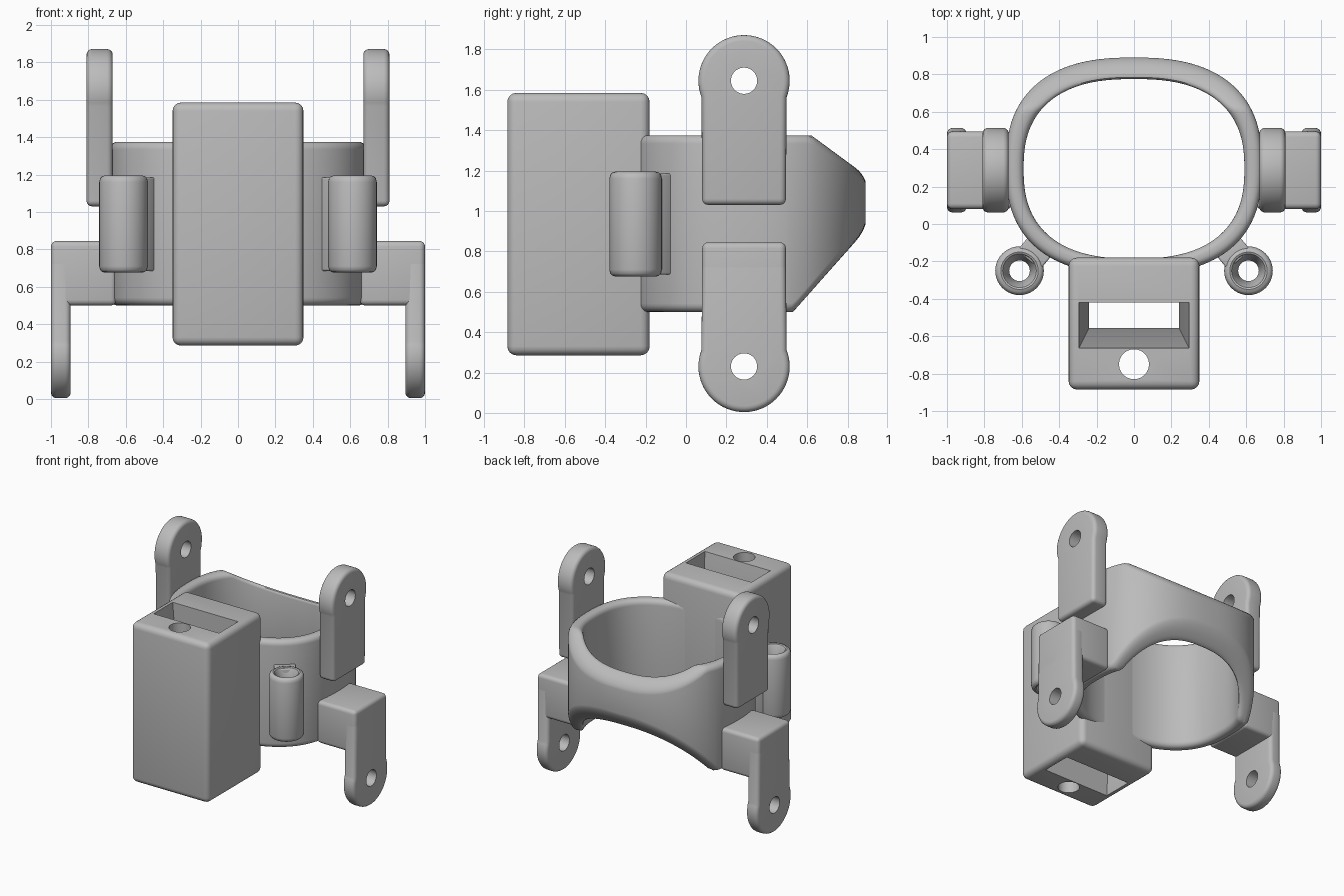
import bpy, bmesh
from math import sin, cos, pi, radians, copysign
from mathutils import Matrix

if "Cube" in bpy.data.objects:
    bpy.data.objects.remove(bpy.data.objects["Cube"])

gray = bpy.data.materials.new("plain gray")
gray.use_nodes = True
gray.diffuse_color = (0.5, 0.5, 0.5, 1)
gray.node_tree.nodes["Principled BSDF"].inputs["Base Color"].default_value = gray.diffuse_color


def add_object(name, bm):
    bmesh.ops.recalc_face_normals(bm, faces=bm.faces)
    mesh = bpy.data.meshes.new(name)
    bm.to_mesh(mesh)
    bm.free()
    mesh.materials.append(gray)
    obj = bpy.data.objects.new(name, mesh)
    bpy.context.collection.objects.link(obj)
    return obj


def loft(name, loops, closed=False):
    """Skin a series of equal point loops; cap the ends unless closed."""
    bm = bmesh.new()
    rows = [[bm.verts.new(p) for p in loop] for loop in loops]
    pairs = list(zip(rows, rows[1:])) + ([(rows[-1], rows[0])] if closed else [])
    for a, b in pairs:
        for i in range(len(a)):
            j = (i + 1) % len(a)
            bm.faces.new((a[i], a[j], b[j], b[i]))
    if not closed:
        bm.faces.new(rows[0])
        bm.faces.new(rows[-1])
    return add_object(name, bm)


def rect(x, y0, y1, z):
    return [(-x, y0, z), (x, y0, z), (x, y1, z), (-x, y1, z)]


def block(name, x0, x1, y0, y1, z0, z1):
    return loft(name, [[(x0, y0, z), (x1, y0, z), (x1, y1, z), (x0, y1, z)] for z in (z0, z1)])


def rod(name, center, radius, depth, axis):
    bm = bmesh.new()
    turn = Matrix.Rotation(pi / 2, 4, 'Y') if axis == 'X' else Matrix()
    bmesh.ops.create_cone(bm, cap_ends=True, segments=40, radius1=radius, radius2=radius,
                          depth=depth, matrix=Matrix.Translation(center) @ turn)
    return add_object(name, bm)


def finish(obj, bevel=0.0, cutters=()):
    """Round the outer edges, cut the holes and shade smooth."""
    bpy.ops.object.select_all(action='DESELECT')
    bpy.context.view_layer.objects.active = obj
    obj.select_set(True)
    if bevel:
        mod = obj.modifiers.new("round_edges", 'BEVEL')
        mod.width, mod.segments, mod.angle_limit = bevel, 4, radians(40)
        bpy.ops.object.modifier_apply(modifier=mod.name)
    for cutter in cutters:
        cutter.hide_render = True
        mod = obj.modifiers.new("cut", 'BOOLEAN')
        mod.operation, mod.solver, mod.object = 'DIFFERENCE', 'EXACT', cutter
        bpy.ops.object.modifier_apply(modifier=mod.name)
        bpy.data.objects.remove(cutter)
    bpy.ops.object.shade_smooth_by_angle(angle=radians(35))


def interpolate(y, points):
    """Height along a broken line of (y, z) points."""
    if y <= points[0][0]:
        return points[0][1]
    for (ya, za), (yb, zb) in zip(points, points[1:]):
        if y <= yb:
            return za + (zb - za) * (y - ya) / (yb - ya)
    return points[-1][1]


# Ring: rounded wall section swept round a squarish oval, sloped toward the back
TOP = [(0.62, 1.375), (0.885, 1.18)]
BOTTOM = [(0.53, 0.5), (0.885, 0.9)]


def oval(a, half_x, half_y, mid_y, power=2.5):
    c, s = cos(a), sin(a)
    return (half_x * copysign(abs(c) ** (2 / power), c),
            mid_y + half_y * copysign(abs(s) ** (2 / power), s))


ROUND = 0.042
corner = [(ROUND * (1 - cos(k * pi / 10)), ROUND * (1 - sin(k * pi / 10))) for k in range(6)]
WALL = 0.1
section = [(u / WALL, 1, d) for u, d in corner]
section += [(1 - u / WALL, 1, d) for u, d in reversed(corner)]
section += [(1 - u / WALL, 0, d) for u, d in corner]
section += [(u / WALL, 0, d) for u, d in reversed(corner)]
loops = []
for k in range(128):
    a = 2 * pi * k / 128
    xi, yi = oval(a, 0.59, 0.48, 0.295)
    xo, yo = oval(a, 0.685, 0.58, 0.31)
    loop = []
    for t, upper, drop in section:
        x, y = xi + (xo - xi) * t, yi + (yo - yi) * t
        z = interpolate(y, TOP) - drop if upper else interpolate(y, BOTTOM) + drop
        loop.append((x, y, z))
    loops.append(loop)
finish(loft("ring", loops, closed=True))

# Front housing with a flared slot and a round through hole
housing = block("front_housing", -0.35, 0.35, -0.885, -0.18, 0.285, 1.585)
slot = loft("slot_cutter", [rect(0.295, -0.665, -0.42, 0.28), rect(0.24, -0.555, -0.42, 0.935),
                            rect(0.295, -0.665, -0.42, 1.59)])
finish(housing, 0.045, [slot, rod("hole_cutter", (0, -0.75, 0.9), 0.08, 2, 'Z')])


def lug(name, x0, x1, y0, y1, z_end, z_eye, radius):
    """Flat arm ending in a round eye with a pin hole."""
    mid = (y0 + y1) / 2
    up = 1 if z_eye > z_end else -1
    start = -0.37
    arc = [start + (pi - 2 * start) * k / 40 for k in range(41)]
    outline = [(y1, z_end)] + [(mid + radius * cos(a), z_eye + up * radius * sin(a)) for a in arc]
    outline.append((y0, z_end))
    obj = loft(name, [[(x, y, z) for y, z in outline] for x in (x0, x1)])
    pin = rod("pin_cutter", ((x0 + x1) / 2, mid, z_eye), 0.065, 0.5, 'X')
    finish(obj, 0.03, [pin])


for side, s in (("left", 1), ("right", -1)):
    # Upper and lower hinge arms
    lug(side + "_upper_arm", s * 0.67, s * 0.81, 0.08, 0.495, 1.03, 1.645, 0.226)
    lug(side + "_lower_arm", s * 0.895, s * 1.0, 0.08, 0.495, 0.75, 0.23, 0.226)
    finish(block(side + "_lower_bracket", *sorted((s * 0.65, s * 1.0)), 0.08, 0.495, 0.5, 0.845), 0.03)

    # Guide tube with flared mouths
    half = [(0.055, 0.12), (0.082, 0.02), (0.09, 0.005), (0.1, 0.0), (0.115, 0.005),
            (0.125, 0.015), (0.13, 0.035)]
    profile = [(r, 0.675 + d) for r, d in half] + [(r, 1.195 - d) for r, d in reversed(half)]
    tube = loft(side + "_guide_tube",
                [[(r * cos(k * pi / 20), r * sin(k * pi / 20), z) for r, z in profile]
                 for k in range(40)], closed=True)
    tube.location = (s * 0.612, -0.25, 0)
    finish(tube)

    # Web joining the tube to the ring
    web = block(side + "_tube_web", -0.08, 0.08, 0.075, 0.17, 0.685, 1.185)
    web.location = (s * 0.612, -0.25, 0)
    web.rotation_euler.z = s * radians(40)
    finish(web, 0.01)
